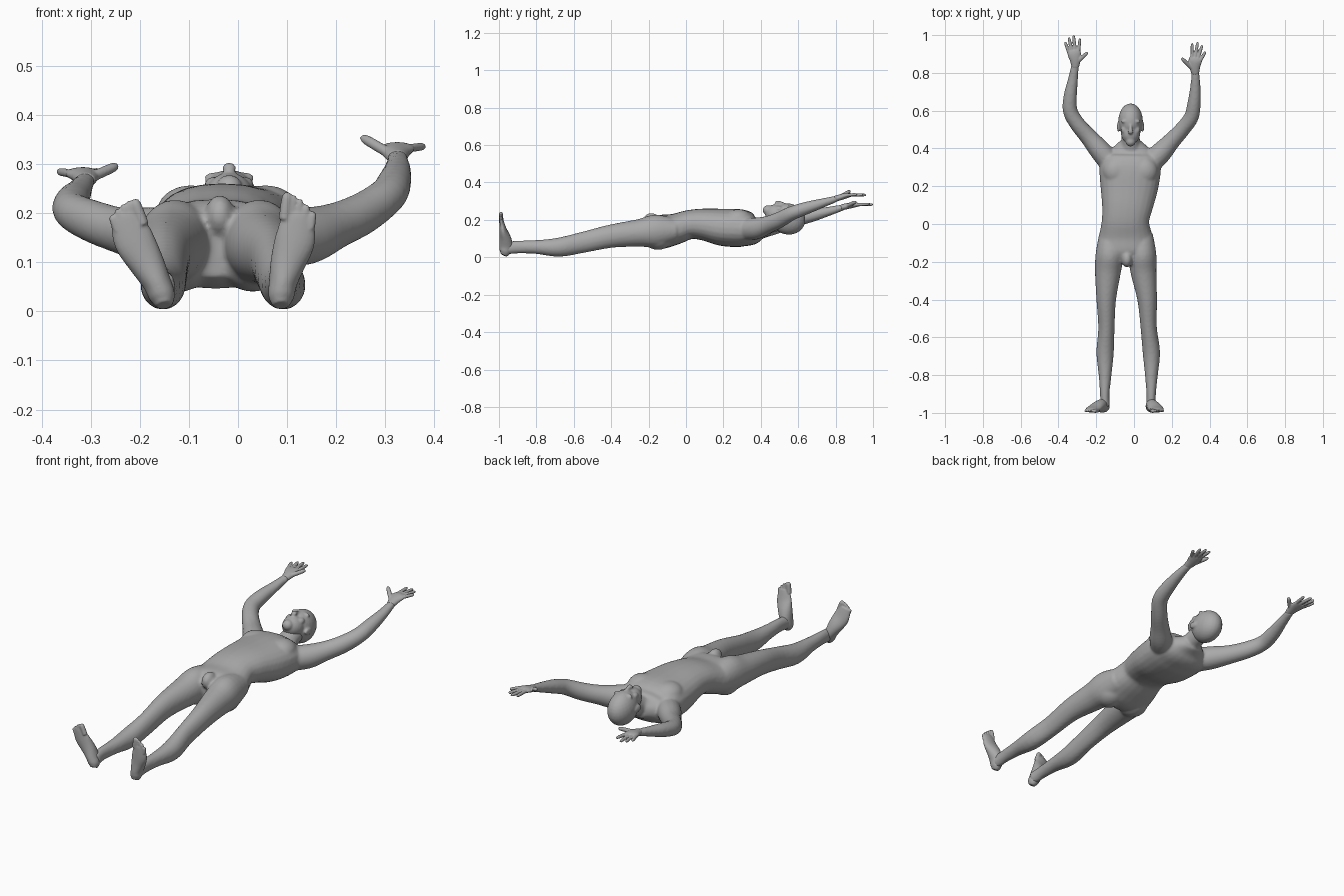
import bpy, bmesh, math
from mathutils import Vector, Matrix

skin = bpy.data.materials.new("grey_skin")
skin.diffuse_color = (0.4, 0.4, 0.4, 1)
SEG = 24


def catmull(a, b, c, d, t):
    return [0.5 * (2*q + (r-p)*t + (2*p-5*q+4*r-s)*t*t + (3*q-p-3*r+s)*t**3)
            for p, q, r, s in zip(a, b, c, d)]


def loft(bm, stations, up=(0, 0, 1), power=2.0, steps=4):
    """Closed tube through stations (x, y, z, half width, half depth)."""
    s = [stations[0]] + list(stations) + [stations[-1]]
    pts = [catmull(*s[i:i+4], k/steps) for i in range(len(s)-3) for k in range(steps)]
    pts.append(stations[-1])
    rings = []
    for i, p in enumerate(pts):
        t = (Vector(pts[min(i+1, len(pts)-1)][:3]) - Vector(pts[max(i-1, 0)][:3])).normalized()
        w = t.cross(Vector(up)).normalized()
        v = w.cross(t)
        ring = []
        for k in range(SEG):
            a = 2*math.pi*k/SEG
            c, n = math.cos(a), math.sin(a)
            cx = math.copysign(abs(c)**(2/power), c)
            cz = math.copysign(abs(n)**(2/power), n)
            ring.append(bm.verts.new(Vector(p[:3]) + w*p[3]*cx + v*p[4]*cz))
        rings.append(ring)
    for r0, r1 in zip(rings, rings[1:]):
        for k in range(SEG):
            j = (k+1) % SEG
            bm.faces.new((r0[k], r0[j], r1[j], r1[k]))
    bm.faces.new(rings[0][::-1])
    bm.faces.new(rings[-1])


def ball(bm, c, r, rot=0):
    m = Matrix.Translation(c) @ Matrix.Rotation(rot, 4, 'X') @ Matrix.Diagonal((*r, 1))
    bmesh.ops.create_uvsphere(bm, u_segments=24, v_segments=16, radius=1, matrix=m)


def digit(bm, base, tip, r, up=(0, 0, 1)):
    """Finger or toe with a rounded tip."""
    b, t = Vector(base), Vector(tip)
    prof = [(0, 1), (0.5, 1), (0.85, 0.9), (1, 0.5)]
    loft(bm, [(*b.lerp(t, f), r*k, r*k) for f, k in prof], up, steps=3)


def finish(bm, name, voxel, smooth):
    """Fuse overlapping forms into one smooth skin."""
    bmesh.ops.recalc_face_normals(bm, faces=bm.faces)
    me = bpy.data.meshes.new(name)
    bm.to_mesh(me)
    bm.free()
    me.materials.append(skin)
    ob = bpy.data.objects.new(name, me)
    bpy.context.collection.objects.link(ob)
    rm = ob.modifiers.new("fuse", 'REMESH')
    rm.mode = 'VOXEL'
    rm.voxel_size = voxel
    rm.use_smooth_shade = True
    sm = ob.modifiers.new("soften", 'SMOOTH')
    sm.factor = 0.5
    sm.iterations = smooth


# Torso, neck, buttocks and groin
bm = bmesh.new()
loft(bm, [(-.04, -.20, .13, .09, .06), (-.045, -.14, .135, .148, .09),
          (-.045, -.06, .15, .140, .083), (-.045, .02, .175, .125, .078),
          (-.035, .10, .175, .136, .086), (-.025, .20, .16, .154, .10),
          (-.02, .30, .155, .163, .10), (-.018, .36, .145, .15, .08),
          (-.018, .40, .15, .10, .052), (-.018, .44, .158, .055, .042)], power=2.3)
loft(bm, [(-.018, .36, .15, .06, .05), (-.018, .43, .17, .05, .046),
          (-.018, .52, .20, .046, .05)])
ball(bm, (-.037, -.185, .195), (.030, .045, .042))
for x in (-.12, .03):
    ball(bm, (x, -.15, .105), (.07, .08, .065))
for x in (-.095, .055):
    ball(bm, (x, .28, .205), (.07, .075, .052))

# Legs share one set of widths
LEG = [(.07, .065), (.075, .088), (.069, .074), (.052, .062), (.043, .056),
       (.046, .051), (.034, .037), (.025, .034), (.026, .034)]
LEG_YZ = [(-.06, .145), (-.16, .14), (-.25, .13), (-.40, .113), (-.55, .08),
          (-.68, .054), (-.80, .055), (-.90, .055), (-.965, .048)]
for xs in ((-.115, -.128, -.138, -.147, -.146, -.153, -.153, -.155, -.152),
           (.03, .043, .05, .07, .078, .092, .092, .091, .09)):
    loft(bm, [(x, *yz, *r) for x, yz, r in zip(xs, LEG_YZ, LEG)])

# Raised arms
ARM = [(.058, .06), (.056, .058), (.046, .047), (.041, .043), (.039, .038),
       (.035, .034), (.027, .025), (.020, .016)]
ARMS = [[(-.13, .33, .15), (-.18, .39, .155), (-.24, .46, .165), (-.30, .53, .185),
         (-.338, .60, .205), (-.337, .68, .225), (-.324, .76, .245), (-.311, .845, .268)],
        [(.095, .33, .15), (.145, .38, .155), (.20, .44, .175), (.255, .50, .20),
         (.303, .565, .235), (.318, .64, .262), (.325, .73, .29), (.325, .81, .315)]]
for path in ARMS:
    loft(bm, [(*p, *r) for p, r in zip(path, ARM)])
finish(bm, "body", .007, 6)

# Head: skull, jaw, chin, brow, nose, lips and ears
bm = bmesh.new()
cx = -.018
ball(bm, (cx, .545, .205), (.065, .094, .083), math.radians(-15))
ball(bm, (cx, .487, .228), (.052, .066, .053), math.radians(-20))
ball(bm, (cx, .437, .252), (.027, .027, .026))
loft(bm, [(cx, .535, .276, .008, .010), (cx, .505, .288, .009, .012),
          (cx, .487, .292, .014, .011), (cx, .480, .285, .011, .006)])
ball(bm, (cx, .458, .270), (.020, .012, .009))
for s in (-1, 1):
    ball(bm, (cx + s*.026, .543, .272), (.026, .009, .012))
    ball(bm, (cx + s*.032, .498, .258), (.018, .022, .016))
    ball(bm, (cx + s*.025, .525, .266), (.011, .009, .009))
    ball(bm, (cx + s*.064, .515, .205), (.008, .028, .017), math.radians(-10))
finish(bm, "head", .005, 4)

# Hands: palm, four fingers and thumb
HANDS = {
    "right_hand": ([(-.311, .83, .266), (-.311, .868, .275), (-.316, .90, .280), (-.319, .92, .281)],
                   [(-.345, .905, -.365, .965, .285), (-.329, .915, -.345, .988, .283),
                    (-.311, .915, -.320, 1.0, .282), (-.294, .905, -.286, .983, .285)],
                   ((-.295, .862, .275), (-.246, .908, .297))),
    "left_hand": ([(.325, .795, .312), (.322, .832, .323), (.324, .862, .331), (.328, .88, .333)],
                  [(.353, .868, .379, .913, .336), (.339, .877, .361, .947, .334),
                   (.323, .878, .337, .963, .333), (.307, .870, .308, .958, .335)],
                  ((.303, .828, .325), (.252, .878, .355)))}
PALM = [(.020, .016), (.029, .016), (.036, .014), (.032, .010)]
for name, (palm, fingers, thumb) in HANDS.items():
    bm = bmesh.new()
    loft(bm, [(*p, *r) for p, r in zip(palm, PALM)])
    for bx, by, tx, ty, tz in fingers:
        digit(bm, (bx, by, palm[-1][2]), (tx, ty, tz), .0085)
    digit(bm, *thumb, .0105)
    finish(bm, name, .0035, 3)

# Feet: heel to ball, then five toes from big to little
FOOT = [(-.976, .012, .016, .018), (-.968, .03, .026, .030), (-.962, .06, .029, .036),
        (-.966, .10, .036, .031), (-.978, .145, .041, .020), (-.985, .185, .034, .013),
        (-.987, .20, .028, .010)]
FEET = {"right_foot": ((-.150, -.154, -.166, -.187, -.212, -.226, -.230),
                       (-.212, .228), (-.258, .196), (-.35, .93)),
        "left_foot": ((.088, .088, .092, .102, .116, .121, .122),
                      (.101, .242), (.153, .203), (.12, .99))}
for name, (xs, big, little, d) in FEET.items():
    bm = bmesh.new()
    loft(bm, [(x, *f) for x, f in zip(xs, FOOT)], up=(0, -1, 0))
    for i in range(5):
        f = i/4
        tx = big[0] + (little[0]-big[0])*f
        tz = big[1] + (little[1]-big[1])*f + .006*math.sin(math.pi*f)
        n = .055 - .02*f
        digit(bm, (tx - d[0]*n, -.987, tz - d[1]*n), (tx, -.990, tz),
              .0115 if i == 0 else .0078, (0, -1, 0))
    finish(bm, name, .0035, 3)
